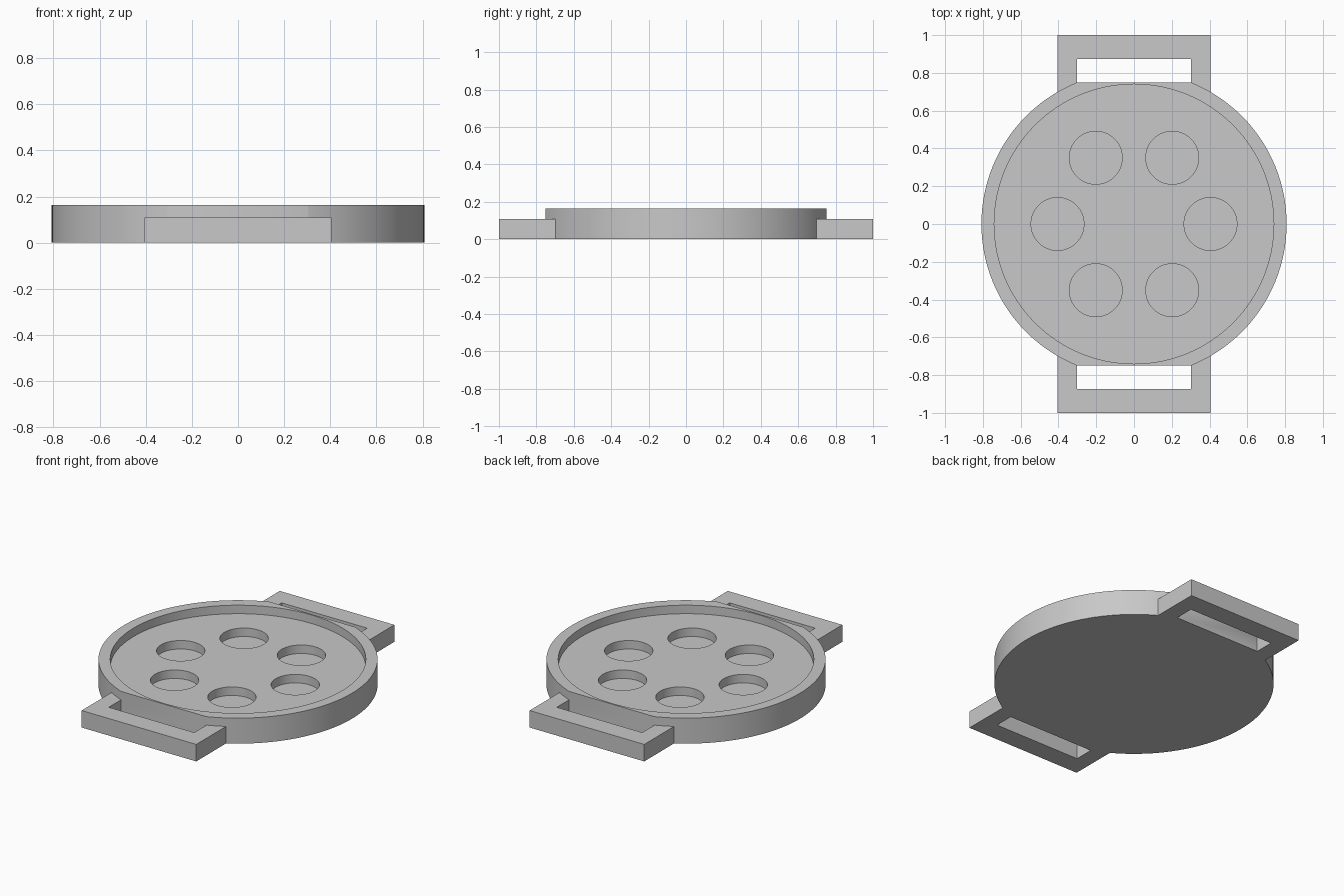
import bpy, math

if "Cube" in bpy.data.objects:
    bpy.data.objects.remove(bpy.data.objects["Cube"])

R, H = 0.808, 0.163          # disc radius and height
STEP = H / 3                 # thickness of base, floor and rim layers

grey = bpy.data.materials.new("light grey")
grey.diffuse_color = (0.58, 0.58, 0.58, 1)
grey.use_nodes = True
grey.node_tree.nodes["Principled BSDF"].inputs["Base Color"].default_value = grey.diffuse_color


def cylinder(name, r, z0, z1, x=0, y=0, sides=128):
    bpy.ops.mesh.primitive_cylinder_add(vertices=sides, radius=r, depth=z1 - z0,
                                        location=(x, y, (z0 + z1) / 2))
    ob = bpy.context.object
    ob.name = name
    return ob


def box(name, hx, y0, y1, z0, z1):
    bpy.ops.mesh.primitive_cube_add(size=1, location=(0, (y0 + y1) / 2, (z0 + z1) / 2))
    ob = bpy.context.object
    ob.name = name
    ob.scale = (2 * hx, y1 - y0, z1 - z0)
    bpy.ops.object.transform_apply(location=False, rotation=False, scale=True)
    return ob


def combine(target, tool, operation):
    mod = target.modifiers.new("cut", 'BOOLEAN')
    mod.operation, mod.solver, mod.object = operation, 'EXACT', tool
    bpy.context.view_layer.objects.active = target
    bpy.ops.object.modifier_apply(modifier=mod.name)
    bpy.data.objects.remove(tool)


# Round tray body
tray = cylinder("tray_with_strap_loops", R, 0, H)

# Strap loops at front and back, then their slots (which also flatten the disc)
for s in (-1, 1):
    y0, y1 = sorted((s * 0.69, s * 1.0))
    combine(tray, box("loop", 0.405, y0, y1, 0, 2 * STEP), 'UNION')
for s in (-1, 1):
    y0, y1 = sorted((s * 0.75, s * 0.873))
    combine(tray, box("slot", 0.302, y0, y1, -0.1, 0.3), 'DIFFERENCE')

# Shallow recess inside the rim
combine(tray, cylinder("recess", 0.74, 2 * STEP, 0.3), 'DIFFERENCE')

# Ring of six round pockets
for i in range(6):
    a = i * math.pi / 3
    combine(tray, cylinder("pocket", 0.14, STEP, 0.3, 0.405 * math.cos(a),
                           0.405 * math.sin(a), 64), 'DIFFERENCE')

# Finish: one colour, smooth round walls with sharp edges
tray.data.materials.clear()
tray.data.materials.append(grey)
for p in tray.data.polygons:
    p.material_index = 0
bpy.ops.object.select_all(action='DESELECT')
tray.select_set(True)
bpy.context.view_layer.objects.active = tray
bpy.ops.object.shade_smooth_by_angle(angle=math.radians(30))
